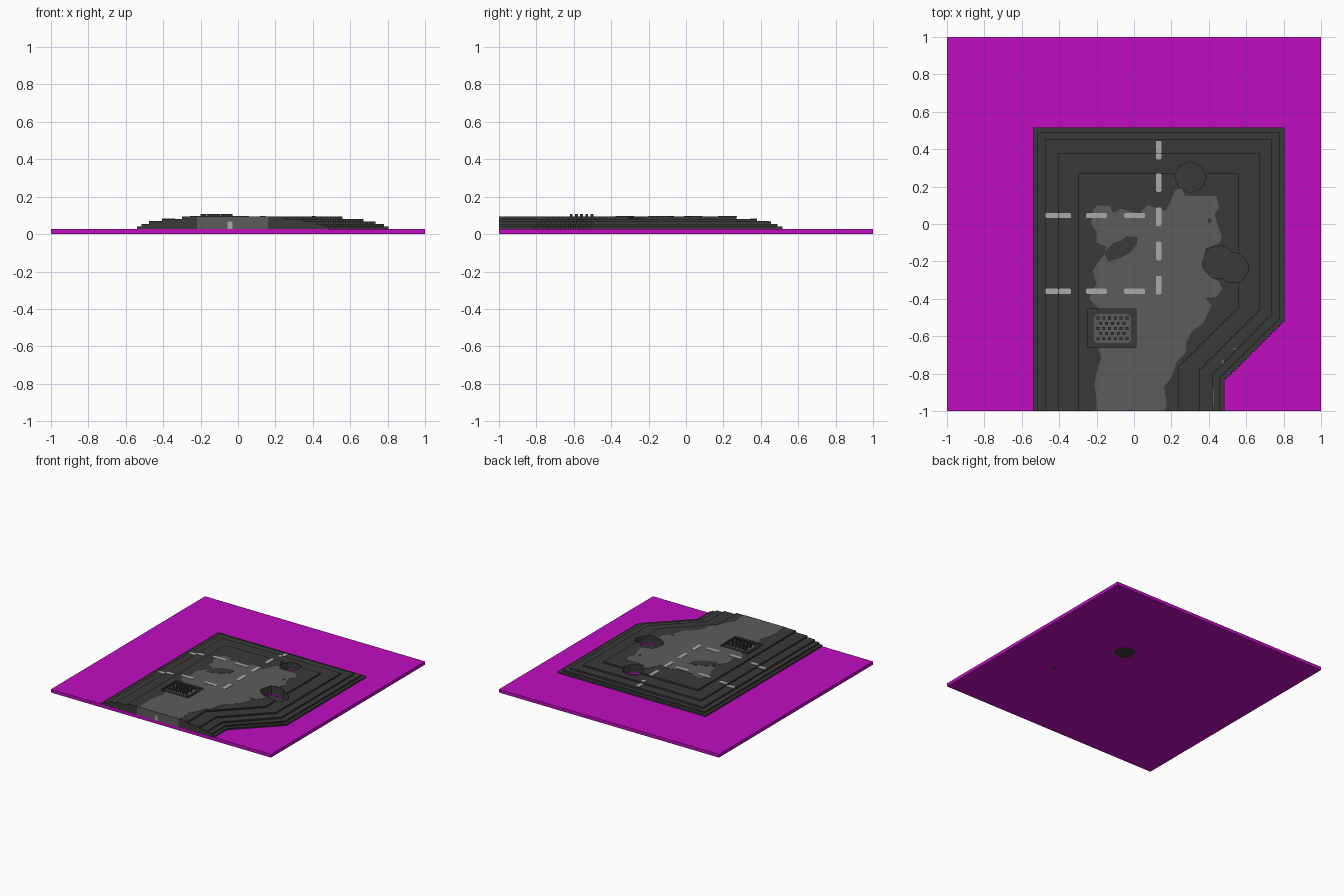
import bpy, bmesh, math

cube = bpy.data.objects.get("Cube")
if cube:
    bpy.data.objects.remove(cube, do_unlink=True)

V = 2 / 150          # size of one block
TOP = 7 * V          # height of the road surface


def material(name, r, g, b):
    m = bpy.data.materials.new(name)
    m.diffuse_color = (r, g, b, 1)
    m.use_nodes = True
    n = m.node_tree.nodes["Principled BSDF"]
    n.inputs["Base Color"].default_value = (r, g, b, 1)
    n.inputs["Roughness"].default_value = 0.9
    return m


MAGENTA = material("magenta", 0.53, 0.004, 0.53)
DARK = material("dark_asphalt", 0.042, 0.042, 0.042)
GREY = material("worn_asphalt", 0.107, 0.107, 0.107)
PAINT = material("road_paint", 0.40, 0.40, 0.40)


def prism(name, outline, z0, z1, mat):
    """Extrude a flat outline from z0 up to z1."""
    bm = bmesh.new()
    face = bm.faces.new([bm.verts.new((x, y, z0)) for x, y in outline])
    ext = bmesh.ops.extrude_face_region(bm, geom=[face])
    verts = [g for g in ext["geom"] if isinstance(g, bmesh.types.BMVert)]
    bmesh.ops.translate(bm, verts=verts, vec=(0, 0, z1 - z0))
    bmesh.ops.recalc_face_normals(bm, faces=bm.faces)
    me = bpy.data.meshes.new(name)
    bm.to_mesh(me)
    bm.free()
    ob = bpy.data.objects.new(name, me)
    bpy.context.collection.objects.link(ob)
    if mat:
        me.materials.append(mat)
    return ob


def rect(x0, x1, y0, y1, c=0.0):
    """Rectangle outline, with corners cut by c."""
    if c == 0:
        return [(x0, y0), (x1, y0), (x1, y1), (x0, y1)]
    return [(x0 + c, y0), (x1 - c, y0), (x1, y0 + c), (x1, y1 - c),
            (x1 - c, y1), (x0 + c, y1), (x0, y1 - c), (x0, y0 + c)]


def pit_outline(cx, cy, circles, n=32):
    """Lobed outline around (cx, cy) enclosing the given circles."""
    pts = []
    for i in range(n):
        a = 2 * math.pi * i / n
        dx, dy = math.cos(a), math.sin(a)
        best = 0.01
        for x, y, r in circles:
            b = dx * (x - cx) + dy * (y - cy)
            d = b * b - ((x - cx) ** 2 + (y - cy) ** 2 - r * r)
            if d >= 0:
                best = max(best, b + math.sqrt(d))
        best *= 1 + 0.035 * math.cos(8 * a)
        pts.append((cx + best * dx, cy + best * dy))
    return pts


def cutter(name, outline, z0, z1):
    ob = prism(name, outline, z0, z1, None)
    ob.hide_render = True
    ob.hide_set(True)
    ob.display_type = 'WIRE'
    return ob


def cut(ob, *cutters):
    for c in cutters:
        mod = ob.modifiers.new(c.name, 'BOOLEAN')
        mod.operation = 'DIFFERENCE'
        mod.solver = 'EXACT'
        mod.object = c


# Cutters for the two potholes and the drain
hole_a = pit_outline(0.302, 0.25, [(0.302, 0.25, 0.08)])
hole_b = pit_outline(0.49, -0.225, [(0.455, -0.205, 0.088), (0.53, -0.235, 0.08)])
leak = rect(0.535, 0.585, -0.275, -0.25)
drain = rect(-0.245, 0.01, -0.66, -0.455)
cut_a = cutter("pothole_cutter_back", hole_a, -0.1, 0.2)
cut_b = cutter("pothole_cutter_side", hole_b, V, 0.2)
cut_leak = cutter("leak_cutter", leak, -0.1, 0.02)
cut_drain = cutter("drain_cutter", drain, 6 * V + 0.0002, 0.2)

# Ground slab
base = prism("ground_slab", rect(-1, 1, -1, 1), 0, 2 * V, MAGENTA)
cut(base, cut_a, cut_b, cut_leak)

# Terraces: left, right, back, diagonal top y, inner right x, diagonal bottom y
TERRACES = [
    (-0.54, 0.805, 0.515, -0.51, 0.485, -0.83),
    (-0.515, 0.78, 0.49, -0.50, 0.46, -0.815),
    (-0.475, 0.735, 0.455, -0.48, 0.42, -0.80),
    (-0.405, 0.67, 0.38, -0.455, 0.35, -0.775),
    (-0.30, 0.56, 0.27, -0.44, 0.24, -0.755),
]
for i, (xl, xr, yb, y1, xi, y0) in enumerate(TERRACES):
    pts = [(xl, -0.9985), (xi, -0.9985)]
    n = 24
    for k in range(n):           # blocky diagonal
        x = xi + (xr - xi) * k / n
        y = y0 + (y1 - y0) * k / n
        pts += [(x, y), (x + (xr - xi) / n, y)]
    pts += [(xr, yb), (xl, yb)]
    t = prism(f"road_terrace_{i + 1}", pts, (2 + i) * V, (3 + i) * V, DARK)
    cut(t, cut_a, cut_b)
    if i == 4:
        cut(t, cut_drain)

# Pothole floors
prism("pothole_floor_back", hole_a, 0, V, DARK)
prism("pothole_floor_side", hole_b, V, V + 0.004, DARK)
prism("pothole_leak", leak, 0, V, DARK)

# Worn strip across the road top, outline in hundredths
WORN = [(-20, -100), (-20, -94), (-21, -86), (-20, -79), (-17.5, -72), (-19, -66),
        (-19, -45), (-24, -40), (-22, -35), (-20, -32), (-22, -25), (-19, -20),
        (-16, -17), (-15, -12), (-20, -10), (-20, -4), (-23, 0), (-22, 7),
        (-20, 10), (-13, 9.5), (-11, 6), (-7, 8), (3, 5.5), (7, 10),
        (17, 7), (19, 11), (22, 18), (25.5, 19.5), (27, 15), (44, 15),
        (45.5, 9), (43, 5), (47, -7), (46, -10), (38.5, -13), (37, -20),
        (39.5, -27), (45.5, -31), (47, -35), (44, -39), (38, -39.5), (41.5, -43.5),
        (37, -53), (31, -57.5), (28, -63), (27.5, -69), (23, -73.5), (20, -82),
        (16, -87), (17.5, -96), (16.5, -100)]
worn = prism("worn_strip", [(x / 100, y / 100) for x, y in WORN],
             TOP - 0.003, TOP + 0.0015, GREY)
cut(worn, cut_b, cut_drain)
prism("worn_strip_end", rect(-0.22, 0.16, -1, -0.995), 2 * V, TOP + 0.001, GREY)
prism("end_paint", rect(-0.056, -0.03, -1.0005, -0.995), 2 * V, 5 * V, PAINT)

# Dark patches left in and beside the worn strip
ISLAND = [(-16, -15), (-14, -20), (-9, -19), (-3, -16), (1.5, -11), (2, -7),
          (-4, -6.5), (-7, -9), (-11, -10)]
prism("dark_patch", [(x / 100, y / 100) for x, y in ISLAND], TOP, TOP + 0.003, DARK)
prism("small_dark_patch", rect(0.395, 0.415, 0.005, 0.03, 0.006), TOP, TOP + 0.003, DARK)

# Painted dashes: outer ones drop over the terrace edge
dash_no = 0


def dash(x0, x1, y0, y1, z):
    global dash_no
    dash_no += 1
    prism(f"lane_dash_{dash_no}", rect(x0, x1, y0, y1, 0.006), z - 0.002, z + 0.004, PAINT)


for y in (0.045, -0.36):
    dash(-0.475, -0.403, y - 0.014, y + 0.014, 5 * V)
    dash(-0.405, -0.337, y - 0.014, y + 0.014, 6 * V)
    dash(-0.257, -0.145, y - 0.014, y + 0.014, TOP)
    dash(-0.053, 0.06, y - 0.014, y + 0.014, TOP)
dash(0.117, 0.147, 0.378, 0.445, 5 * V)
dash(0.117, 0.147, 0.345, 0.38, 6 * V)
for k in range(4):
    y = 0.222 - 0.183 * k
    dash(0.117, 0.147, y - 0.05, y + 0.05, TOP)

# Small worn flecks on the steps
for i, (x, y, w, h, z) in enumerate([(0.54, -0.668, 0.018, 0.01, 5), (0.474, -0.738, 0.014, 0.02, 5),
                                     (0.424, -0.93, 0.006, 0.09, 4)]):
    prism(f"worn_fleck_{i + 1}", rect(x - w / 2, x + w / 2, y - h / 2, y + h / 2),
          z * V - 0.002, z * V + 0.002, GREY)

# Drain cover: rim, plate and staggered studs
prism("drain_rim", rect(-0.232, -0.003, -0.65, -0.466, 0.02), 6 * V, 6 * V + 0.008, DARK)
prism("drain_plate", rect(-0.215, -0.015, -0.636, -0.48, 0.016), 6 * V, TOP, GREY)
for row in range(5):
    y = -0.613 + 0.0275 * row
    for col in range(6 if row % 2 == 0 else 5):
        x = -0.193 + 0.031 * col + (0.0155 if row % 2 else 0)
        prism(f"drain_stud_{row + 1}_{col + 1}", rect(x - 0.0075, x + 0.0075, y - 0.0075, y + 0.0075),
              TOP - 0.002, 8 * V, DARK)
